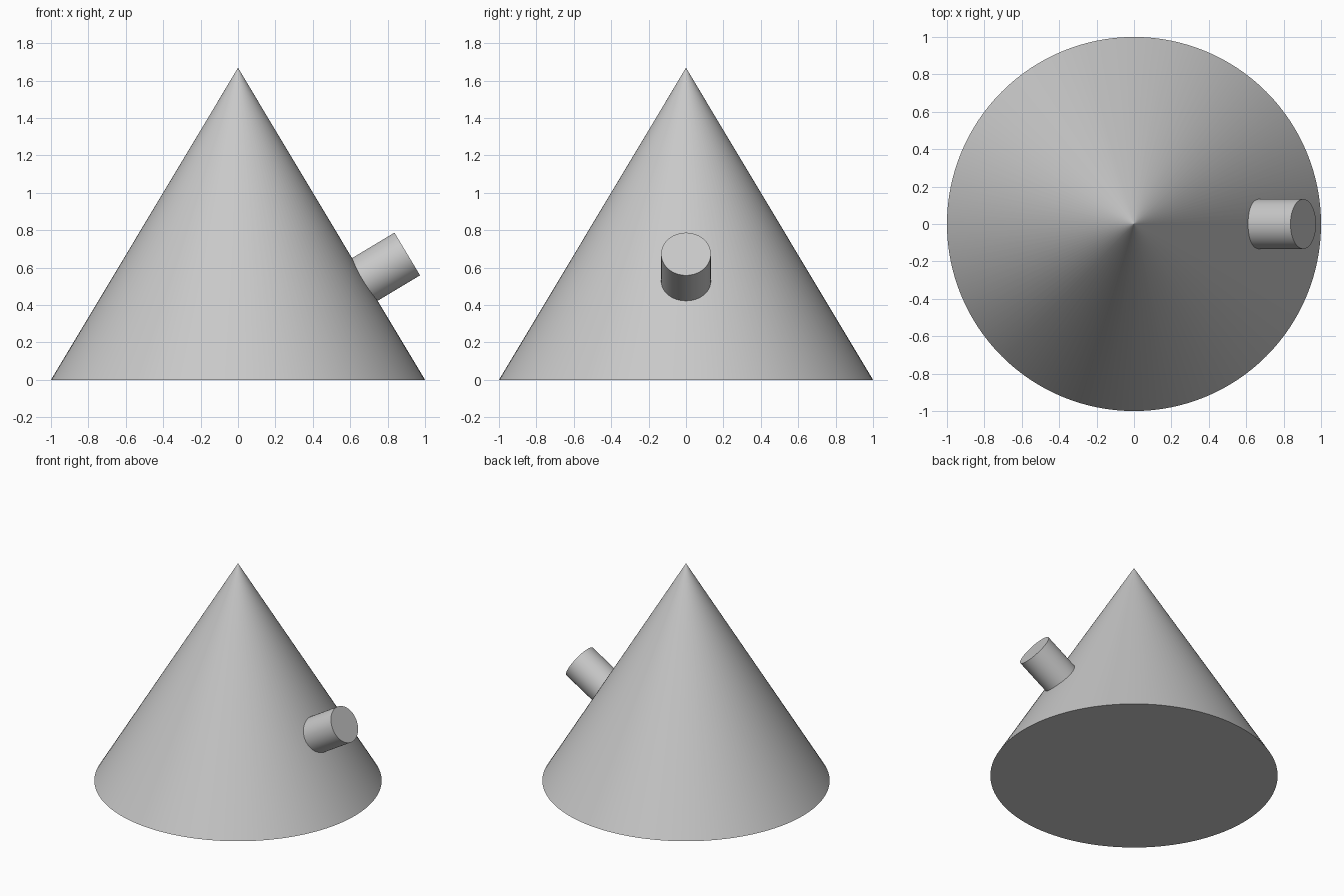
import bpy
import math
from mathutils import Vector

cube = bpy.data.objects.get("Cube")
if cube:
    bpy.data.objects.remove(cube, do_unlink=True)

RADIUS, HEIGHT = 1.0, 1.667

grey = bpy.data.materials.new("light_grey")
grey.use_nodes = True
colour = (0.58, 0.58, 0.58, 1.0)
grey.diffuse_color = colour
grey.node_tree.nodes["Principled BSDF"].inputs["Base Color"].default_value = colour


def finish(name):
    obj = bpy.context.object
    obj.name = name
    obj.data.materials.append(grey)
    bpy.ops.object.shade_smooth_by_angle(angle=math.radians(30))
    return obj


# Cone body; the minute flat tip keeps the smooth shading clean at the apex
bpy.ops.mesh.primitive_cone_add(vertices=128, radius1=RADIUS, radius2=0.001,
                                depth=HEIGHT, location=(0, 0, HEIGHT / 2))
finish("cone_body")

# Short peg standing square to the sloping side, sunk slightly into it
normal = Vector((HEIGHT, 0, RADIUS)).normalized()
tip = Vector((0.905, 0, 0.673))
length = 0.30
bpy.ops.mesh.primitive_cylinder_add(vertices=64, radius=0.133, depth=length,
                                    location=tip - normal * length / 2,
                                    rotation=normal.to_track_quat('Z', 'Y').to_euler())
finish("side_peg")
